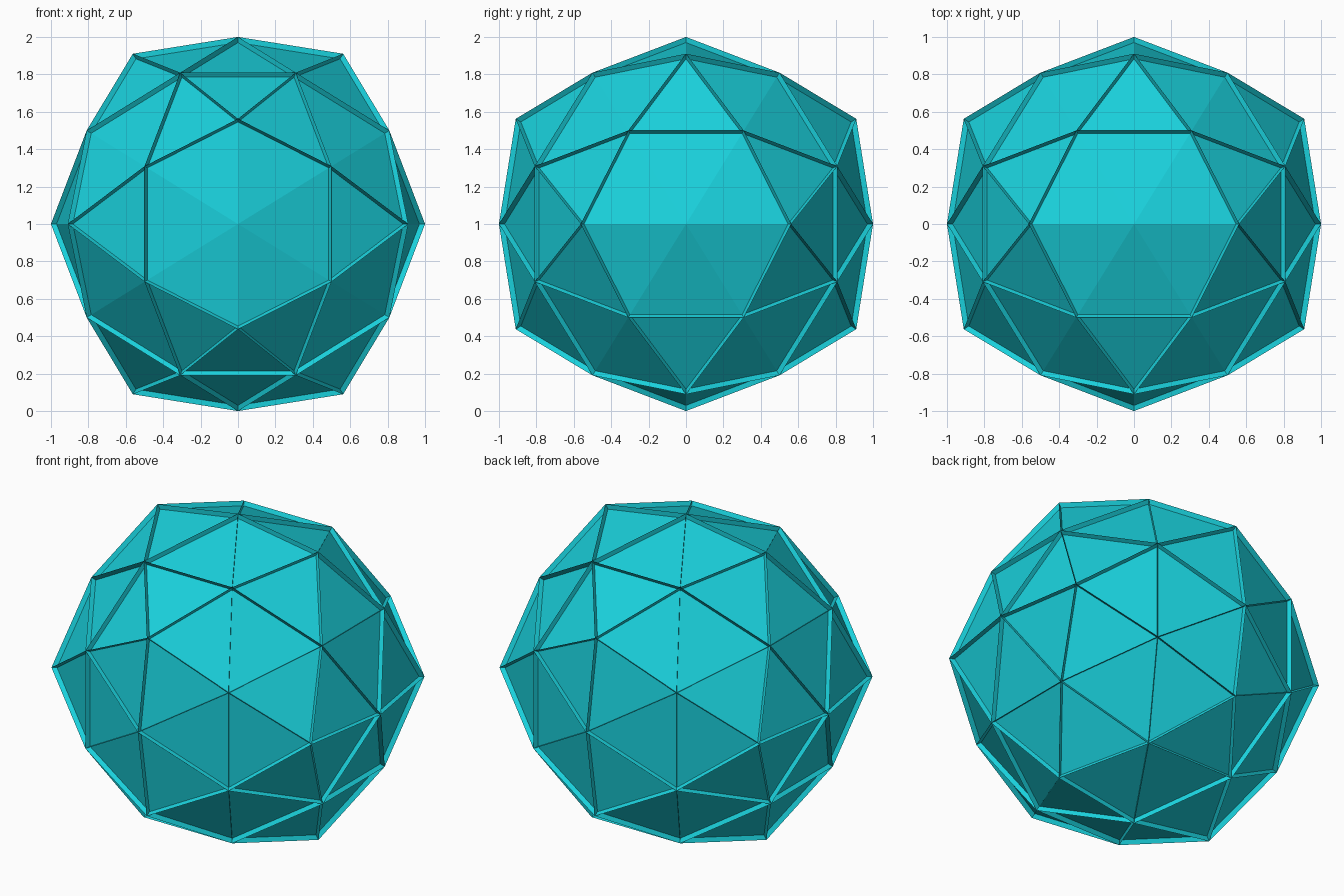
import bpy, bmesh
from itertools import product
from mathutils import Vector

if "Cube" in bpy.data.objects:
    bpy.data.objects.remove(bpy.data.objects["Cube"])

PHI = (1 + 5 ** 0.5) / 2
TIP = 1.07        # radius of the raised five-sided tips
DEPTH = 0.97      # panels sit this far inside the ribs

# Corner points: axis points, edge midpoints and raised tips, cycled over x, y, z
n = (1 + PHI ** 2) ** 0.5
seeds = [(1, 0, 0), (PHI / 2, 0.5 / PHI, 0.5), (TIP / n, 0, TIP * PHI / n)]
points = set()
for s in seeds:
    for k in range(3):
        c = s[k:] + s[:k]
        for signs in product((1, -1), repeat=3):
            points.add(tuple(round(a * b, 5) + 0.0 for a, b in zip(c, signs)))

# Faceted ball of 80 triangles
bm = bmesh.new()
for p in sorted(points):
    bm.verts.new(p)
bmesh.ops.convex_hull(bm, input=bm.verts[:])
bmesh.ops.recalc_face_normals(bm, faces=bm.faces[:])
edges = [[v.co.copy() for v in e.verts] for e in bm.edges]

# Sunken panels
bmesh.ops.scale(bm, vec=(DEPTH,) * 3, verts=bm.verts[:])

# Thin radial ribs standing along every edge
ribs = bmesh.new()
for a, b in edges:
    ribs.faces.new([ribs.verts.new(c) for c in (a * DEPTH, b * DEPTH, b, a)])
bmesh.ops.remove_doubles(ribs, verts=ribs.verts[:], dist=1e-4)

mat = bpy.data.materials.new("turquoise")
mat.diffuse_color = (0.01, 0.63, 0.71, 1)
mat.use_nodes = True
mat.node_tree.nodes["Principled BSDF"].inputs["Base Color"].default_value = mat.diffuse_color


def add_object(name, mesh_data):
    mesh = bpy.data.meshes.new(name)
    mesh_data.to_mesh(mesh)
    mesh_data.free()
    mesh.materials.append(mat)
    obj = bpy.data.objects.new(name, mesh)
    obj.location = Vector((0, 0, 1))
    bpy.context.collection.objects.link(obj)


add_object("ball_panels", bm)
add_object("edge_ribs", ribs)
